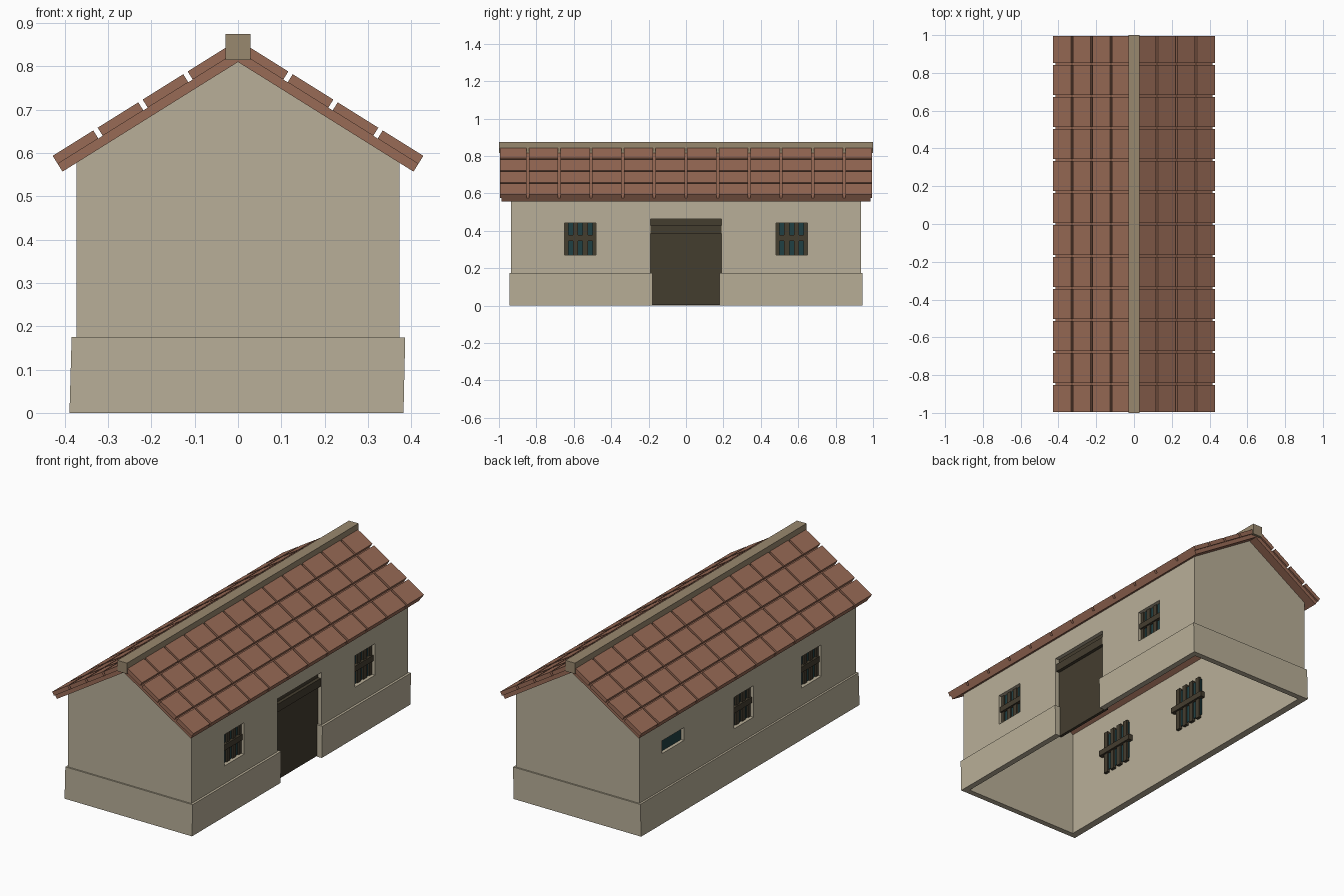
import bpy
import bmesh
from math import radians, sin, cos, tan

if "Cube" in bpy.data.objects:
    bpy.data.objects.remove(bpy.data.objects["Cube"], do_unlink=True)


def material(name, r, g, b):
    linear = [((c / 255 + 0.055) / 1.055) ** 2.4 for c in (r, g, b)] + [1]
    mat = bpy.data.materials.new(name)
    mat.use_nodes = True
    mat.diffuse_color = linear
    mat.node_tree.nodes["Principled BSDF"].inputs["Base Color"].default_value = linear
    return mat


PLASTER = material("plaster", 185, 175, 152)
CLAY = material("clay_tile", 153, 107, 86)
STONE = material("ridge_stone", 153, 136, 110)
WOOD = material("dark_wood", 68, 61, 47)
GLASS = material("teal_glass", 32, 64, 68)


def add_prism(bm, profile, y0, y1):
    """Extrude an xz profile from y0 to y1."""
    a = [bm.verts.new((x, y0, z)) for x, z in profile]
    b = [bm.verts.new((x, y1, z)) for x, z in profile]
    bm.faces.new(a)
    bm.faces.new(b[::-1])
    for i in range(len(a)):
        j = (i + 1) % len(a)
        bm.faces.new((a[i], b[i], b[j], a[j]))


def build(name, prisms, mat):
    """Make one object from a list of (profile, y0, y1)."""
    bm = bmesh.new()
    for p in prisms:
        add_prism(bm, *p)
    bmesh.ops.recalc_face_normals(bm, faces=bm.faces[:])
    mesh = bpy.data.meshes.new(name)
    bm.to_mesh(mesh)
    bm.free()
    mesh.materials.append(mat)
    obj = bpy.data.objects.new(name, mesh)
    bpy.context.collection.objects.link(obj)
    return obj


def box(x0, x1, y0, y1, z0, z1):
    return ([(x0, z0), (x1, z0), (x1, z1), (x0, z1)], y0, y1)


def cut(obj, prisms):
    """Subtract each prism from the object."""
    for p in prisms:
        cutter = build("cutter", [p], PLASTER)
        cutter.hide_render = True
        mod = obj.modifiers.new("cut", "BOOLEAN")
        mod.operation = "DIFFERENCE"
        mod.object = cutter
        bpy.context.view_layer.objects.active = obj
        bpy.ops.object.modifier_apply(modifier=mod.name)
        bpy.data.objects.remove(cutter, do_unlink=True)


# Main dimensions
PITCH = radians(32)
APEX = 0.81
OUT_X, IN_X = 0.373, 0.35
OUT_Y, IN_Y = 0.935, 0.912
SILL, HEAD = 0.27, 0.442
HALF = 0.085


def gable(half, base, apex):
    eave = apex - half * tan(PITCH)
    return [(-half, base), (half, base), (half, eave), (0, apex), (-half, eave)]


# Walls: hollow gabled shell, open below and under the roof
walls = build("walls", [(gable(OUT_X, 0, APEX), -OUT_Y, OUT_Y)], PLASTER)
barred = [(1, -0.565), (1, 0.565), (-1, 0.035), (-1, -0.55)]
openings = [box(0.3, 0.45, -0.19, 0.19, -0.1, 0.462)]
for side, y in barred:
    x0, x1 = sorted((side * 0.3, side * 0.45))
    openings.append(box(x0, x1, y - HALF, y + HALF, SILL, HEAD))
openings.append(box(-0.45, -0.3, 0.55, 0.74, 0.372, HEAD))
cut(walls, [(gable(IN_X, -0.2, APEX + 0.1), -IN_Y, IN_Y)] + openings)

# Plinth: slightly leaning band around the foot, with a gap at the door
plinth = build("plinth", [([(-0.389, 0), (0.382, 0), (0.386, 0.174), (-0.384, 0.175)],
                           -0.943, 0.943)], PLASTER)
cut(plinth, [box(-OUT_X, OUT_X, -OUT_Y, OUT_Y, -0.1, 0.3),
             box(0.3, 0.45, -0.178, 0.178, -0.1, 0.3)])
# Thicker jambs beside the door
for name, y0, y1 in (("jamb_right", -0.19, -0.178), ("jamb_left", 0.178, 0.19)):
    build(name, [box(0.352, OUT_X, y0, y1, 0, 0.174)], PLASTER)

# Door and its lintel
build("door", [box(0.335, 0.351, -0.19, 0.19, 0.002, 0.462)], WOOD)
build("door_lintel", [box(0.335, 0.369, -0.189, 0.189, 0.385, 0.428)], WOOD)

# Barred windows
for i, (side, y) in enumerate(barred, 1):
    def span(x0, x1):
        return sorted((side * x0, side * x1))
    mid = (SILL + HEAD) / 2
    build(f"window_glass_{i}",
          [box(*span(0.342, 0.347), y - 0.1, y + 0.1, SILL - 0.02, HEAD + 0.02)], GLASS)
    bars = [box(*span(0.334, 0.356), y + k * 0.052 - 0.014, y + k * 0.052 + 0.014,
                mid - 0.12, mid + 0.12) for k in (-1.5, -0.5, 0.5, 1.5)]
    build(f"window_bars_{i}", bars, WOOD)
    build(f"window_crossbar_{i}",
          [box(*span(0.324, 0.364), y - 0.12, y + 0.12, 0.346, 0.377)], WOOD)

# Small high window
build("small_window_glass", [box(-0.355, -0.35, 0.55, 0.74, 0.372, HEAD)], GLASS)


# Roof: deck and tiles laid along each slope
def slope(side, s, h):
    x = s * cos(PITCH) + h * sin(PITCH)
    return (side * x, APEX - s * sin(PITCH) + h * cos(PITCH))


LENGTH, DECK, TOP, GAP = 0.4776, 0.021, 0.043, 0.012
ROW, COLUMN = 0.1225, 0.1693
edges = [-0.995] + [k * COLUMN for k in range(-5, 6)] + [0.995]
for side, label in ((1, "left"), (-1, "right")):
    deck = [slope(side, 0, 0), slope(side, LENGTH, 0),
            slope(side, LENGTH, DECK), slope(side, -DECK * tan(PITCH), DECK)]
    build(f"roof_deck_{label}", [(deck, -0.986, 0.986)], CLAY)
    tiles = []
    for row in range(4):
        low = LENGTH - row * ROW
        high = low - ROW + GAP
        profile = [slope(side, low, DECK), slope(side, low, TOP),
                   slope(side, high, TOP), slope(side, high, DECK)]
        for y0, y1 in zip(edges, edges[1:]):
            tiles.append((profile, y0 + (GAP / 2 if y0 > -0.99 else 0),
                          y1 - (GAP / 2 if y1 < 0.99 else 0)))
    build(f"roof_tiles_{label}", tiles, CLAY)

# Ridge beam
build("ridge_beam", [box(-0.029, 0.029, -1, 1, 0.815, 0.874)], STONE)
